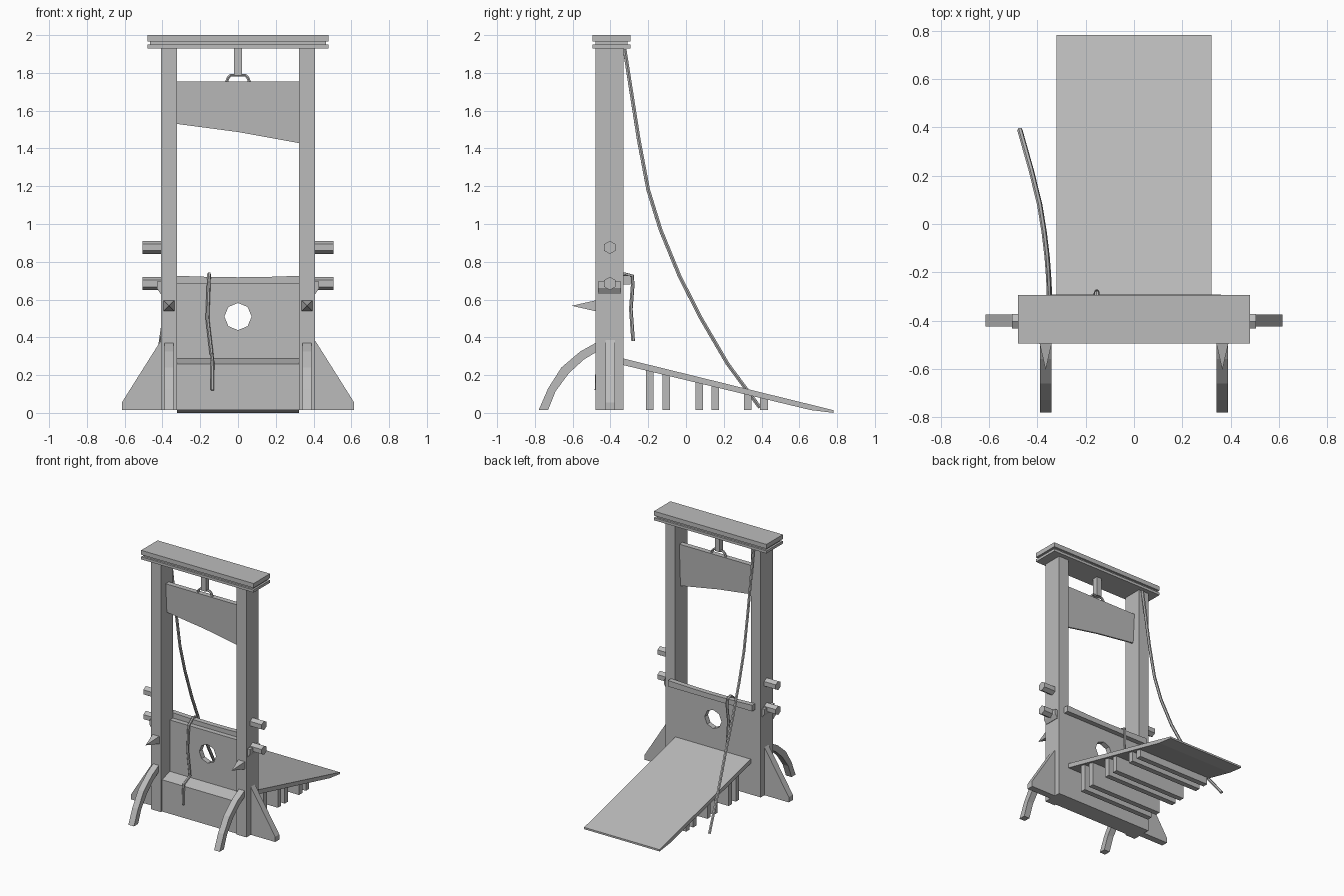
import bpy, bmesh, math
from mathutils import Vector

if "Cube" in bpy.data.objects:
    bpy.data.objects.remove(bpy.data.objects["Cube"], do_unlink=True)

GREY = (0.5, 0.5, 0.5, 1)
mat = bpy.data.materials.new("plain grey")
mat.use_nodes = True
mat.diffuse_color = GREY
mat.node_tree.nodes["Principled BSDF"].inputs["Base Color"].default_value = GREY


def finish(name, bm):
    bmesh.ops.recalc_face_normals(bm, faces=bm.faces)
    me = bpy.data.meshes.new(name)
    bm.to_mesh(me)
    bm.free()
    me.materials.append(mat)
    ob = bpy.data.objects.new(name, me)
    bpy.context.collection.objects.link(ob)
    return ob


def prism(name, outline, axis, a, b):
    """Extrude a 2D outline along x (outline in y, z) or y (outline in x, z)."""
    bm = bmesh.new()
    place = (lambda p, t: (t, p[0], p[1])) if axis == "x" else (lambda p, t: (p[0], t, p[1]))
    face = bm.faces.new([bm.verts.new(place(p, a)) for p in outline])
    new = bmesh.ops.extrude_face_region(bm, geom=[face])["geom"]
    step = Vector(place((0, 0), b - a))
    bmesh.ops.translate(bm, verts=[v for v in new if isinstance(v, bmesh.types.BMVert)], vec=step)
    return finish(name, bm)


def box(name, x, y, z):
    return prism(name, [(x[0], z[0]), (x[1], z[0]), (x[1], z[1]), (x[0], z[1])], "y", *y)


def ngon(cx, cz, r, n):
    return [(cx + r * math.sin(math.tau * i / n), cz + r * math.cos(math.tau * i / n)) for i in range(n)]


def tube(name, points, radius):
    cu = bpy.data.curves.new(name, "CURVE")
    cu.dimensions = "3D"
    cu.bevel_depth = radius
    cu.bevel_resolution = 1
    cu.use_fill_caps = True
    sp = cu.splines.new("POLY")
    sp.points.add(len(points) - 1)
    for p, co in zip(sp.points, points):
        p.co = (*co, 1)
    cu.materials.append(mat)
    ob = bpy.data.objects.new(name, cu)
    bpy.context.collection.objects.link(ob)
    bpy.ops.object.select_all(action="DESELECT")
    ob.select_set(True)
    bpy.context.view_layer.objects.active = ob
    bpy.ops.object.convert(target="MESH")
    for poly in bpy.context.object.data.polygons:
        poly.use_smooth = False


FLOOR = 0.015

# Top beam in three layers with a groove
box("top_beam_cap", (-0.48, 0.48), (-0.495, -0.295), (1.966, 2.0))
box("top_beam_groove", (-0.465, 0.465), (-0.48, -0.31), (1.95, 1.966))
box("top_beam_base", (-0.48, 0.48), (-0.495, -0.295), (1.93, 1.95))

# Parts repeated on both sides
leg_outer = [(-0.47, 0.375), (-0.56, 0.325), (-0.66, 0.24), (-0.73, 0.13), (-0.78, FLOOR)]
leg_inner = [(-0.73, FLOOR), (-0.69, 0.115), (-0.62, 0.21), (-0.54, 0.283), (-0.47, 0.325)]
for s, side in ((1, "left"), (-1, "right")):
    box(side + "_post", (s * 0.323, s * 0.407), (-0.478, -0.33), (FLOOR, 1.932))
    prism(side + "_front_leg", leg_outer + leg_inner, "x", s * 0.342, s * 0.39)
    prism(side + "_buttress", [(s * 0.4, FLOOR), (s * 0.615, FLOOR), (s * 0.615, 0.055),
                               (s * 0.407, 0.385), (s * 0.4, 0.385)], "y", -0.425, -0.375)
    for label, z in (("upper", 0.876), ("lower", 0.685)):
        prism(f"{side}_{label}_peg", ngon(-0.403, z, 0.035, 6), "x", s * 0.4, s * 0.505)
    prism(side + "_peg_bracket", [(s * 0.4, 0.63), (s * 0.41, 0.63), (s * 0.43, 0.66),
                                  (s * 0.43, 0.695), (s * 0.4, 0.695)], "y", -0.467, -0.345)
    # Pointed square stud on the post front
    bm = bmesh.new()
    base = [bm.verts.new((s * 0.366 + dx * 0.029, -0.477, 0.567 + dz * 0.029))
            for dx, dz in ((-1, -1), (1, -1), (1, 1), (-1, 1))]
    tip = bm.verts.new((s * 0.366, -0.605, 0.567))
    bm.faces.new(base)
    for i in range(4):
        bm.faces.new((base[i], base[i - 1], tip))
    finish(side + "_spike", bm)

# Blade, thinner at its slanted edge
blade = prism("blade", [(-0.325, 1.53), (0, 1.487), (0.325, 1.428), (0.325, 1.755), (-0.325, 1.755)],
              "y", -0.42, -0.38)
for v in blade.data.vertices:
    if v.co.z < 1.6:
        v.co.y = -0.4 + (v.co.y + 0.4) * 0.3

# Blade hanger
box("hanger_rod", (-0.02, 0.02), (-0.42, -0.38), (1.785, 1.932))
arch = [(0.062, 1.75), (0.052, 1.775), (0.038, 1.788)]
tube("hanger_handle", [(-x, -0.4, z) for x, z in arch] + [(x, -0.4, z) for x, z in reversed(arch)], 0.009)

# Neck board with round opening
board = box("neck_board", (-0.325, 0.325), (-0.37, -0.33), (FLOOR, 0.685))
cutter = prism("hole_cutter", ngon(0, 0.51, 0.072, 8), "y", -0.5, -0.2)
cutter.hide_render = True
mod = board.modifiers.new("hole", "BOOLEAN")
mod.operation = "DIFFERENCE"
mod.solver = "EXACT"
mod.object = cutter
bpy.context.view_layer.objects.active = board
bpy.ops.object.modifier_apply(modifier="hole")
bpy.data.objects.remove(cutter, do_unlink=True)

# Lower board with sloping ledge, and the bar across the back
prism("lower_board", [(-0.465, FLOOR), (-0.365, FLOOR), (-0.365, 0.29), (-0.465, 0.26)], "x", -0.325, 0.325)
prism("back_bar", [(-0.36, 0.68), (0.36, 0.68), (0.36, 0.727), (0.16, 0.72), (0, 0.718),
                   (-0.16, 0.72), (-0.36, 0.727)], "y", -0.332, -0.293)

# Sloping bench and the slats below it
prism("bench", [(-0.332, 0.288), (0.782, 0.014), (0.782, 0), (0.66, FLOOR), (-0.332, 0.253)], "x", -0.322, 0.322)
for i, y in enumerate((-0.192, -0.105, 0.07, 0.154, 0.328, 0.413)):
    top = 0.253 - (y + 0.332) * 0.24 + 0.012
    box(f"bench_slat_{i + 1}", (-0.305, 0.305), (y - 0.02, y + 0.02), (FLOOR, top))

# Long pull rope
tube("pull_rope", [(-0.35, -0.325, 1.925), (-0.352, -0.25, 1.445), (-0.355, -0.2, 1.18),
                   (-0.36, -0.135, 0.97), (-0.372, -0.035, 0.726), (-0.39, 0.077, 0.505),
                   (-0.425, 0.22, 0.26), (-0.473, 0.39, 0.03)], 0.011)

# Short strap slung over the back bar
tube("short_rope", [(-0.155, -0.28, 0.38), (-0.158, -0.292, 0.55), (-0.152, -0.282, 0.68),
                    (-0.153, -0.284, 0.725), (-0.153, -0.325, 0.735), (-0.155, -0.38, 0.69),
                    (-0.162, -0.382, 0.5), (-0.14, -0.385, 0.31), (-0.135, -0.47, 0.275),
                    (-0.137, -0.474, 0.12)], 0.01)
